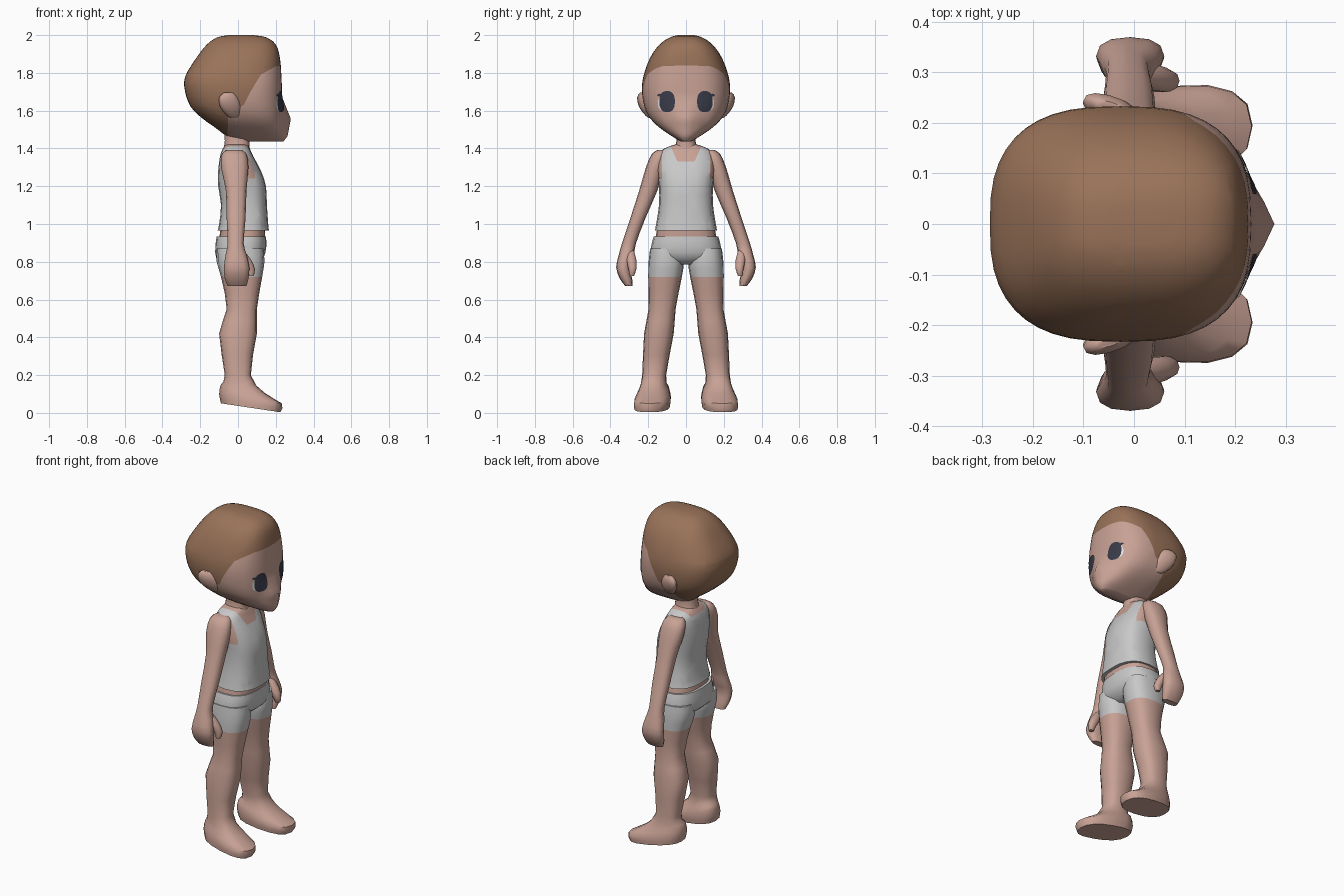
import bpy, bmesh, math
from mathutils import Vector
from mathutils.bvhtree import BVHTree

if "Cube" in bpy.data.objects:
    bpy.data.objects.remove(bpy.data.objects["Cube"])


def material(name, rgb):
    m = bpy.data.materials.new(name)
    m.diffuse_color = (*rgb, 1)
    m.use_nodes = True
    m.node_tree.nodes["Principled BSDF"].inputs["Base Color"].default_value = m.diffuse_color
    return m


SKIN = material("skin", (0.58, 0.36, 0.30))
HAIR = material("brown hair", (0.32, 0.17, 0.10))
CLOTH = material("light grey cloth", (0.58, 0.58, 0.58))
EYE = material("dark slate eye", (0.04, 0.043, 0.065))
WHITE = material("eye white", (0.75, 0.75, 0.75))


def spline(rings, steps):
    """Smoothly interpolate the ring table."""
    out = []
    for i in range(len(rings) - 1):
        a, b = rings[max(i - 1, 0)], rings[i]
        c, d = rings[i + 1], rings[min(i + 2, len(rings) - 1)]
        for s in range(steps):
            t = s / steps
            out.append([0.5 * (2 * q + (r - p) * t + (2 * p - 5 * q + 4 * r - w) * t * t
                               + (3 * q - p - 3 * r + w) * t ** 3)
                        for p, q, r, w in zip(a, b, c, d)])
    return out + [list(rings[-1])]


def loft(rings, segs=16, power=2.4, steps=2):
    """Skin stacked rings: z, back x, front x, low y, high y, tilt."""
    rings = [tuple(r) + (0,) * (6 - len(r)) for r in rings]
    bm = bmesh.new()
    rows = []
    for z, x0, x1, y0, y1, tilt in spline(rings, steps):
        row = []
        for k in range(segs):
            a = 2 * math.pi * k / segs
            c, s = math.cos(a), math.sin(a)
            c = math.copysign(abs(c) ** (2 / power), c)
            s = math.copysign(abs(s) ** (2 / power), s)
            dx = c * (x1 - x0) / 2
            row.append(bm.verts.new(((x0 + x1) / 2 + dx, (y0 + y1) / 2 + s * (y1 - y0) / 2,
                                     z + tilt * dx)))
        rows.append(row)
    for r, q in zip(rows, rows[1:]):
        for k in range(segs):
            n = (k + 1) % segs
            bm.faces.new((r[k], r[n], q[n], q[k]))
    bm.faces.new(rows[0])
    bm.faces.new(rows[-1])
    return bm


def cut(bm, point, normal):
    bmesh.ops.bisect_plane(bm, geom=bm.verts[:] + bm.edges[:] + bm.faces[:], dist=1e-5,
                           plane_co=point, plane_no=normal)


def finish(bm, name, mats, rule=None, side=1, angle=50):
    for v in bm.verts:
        v.co.y *= side
    bmesh.ops.recalc_face_normals(bm, faces=bm.faces)
    for f in bm.faces:
        f.material_index = rule(f.calc_center_median()) if rule else 0
    me = bpy.data.meshes.new(name)
    bm.to_mesh(me)
    bm.free()
    for m in mats:
        me.materials.append(m)
    ob = bpy.data.objects.new(name, me)
    bpy.context.collection.objects.link(ob)
    bpy.ops.object.select_all(action='DESELECT')
    ob.select_set(True)
    bpy.context.view_layer.objects.active = ob
    bpy.ops.object.shade_smooth_by_angle(angle=math.radians(angle))
    return ob


def sym(table):
    return [(z, a, b, -w, w) for z, a, b, w in table]


# Head with a pointed nose
head = loft(sym([
    (2.0, -0.05, 0.08, 0.04), (1.988, -0.11, 0.15, 0.085), (1.95, -0.165, 0.2, 0.14),
    (1.88, -0.22, 0.222, 0.19), (1.78, -0.28, 0.23, 0.226), (1.7, -0.28, 0.233, 0.233),
    (1.62, -0.25, 0.235, 0.22), (1.56, -0.19, 0.235, 0.19), (1.51, -0.12, 0.235, 0.14),
    (1.465, -0.06, 0.235, 0.075), (1.438, 0.0, 0.22, 0.03)]), 44, 2.7, 3)
for v in head.verts:
    if v.co.x > 0.12 and v.co.z < 1.67:
        z = v.co.z
        amp = 0.045 * (1.67 - z) / 0.115 if z > 1.555 else 0.02 + 0.025 * (z - 1.435) / 0.12
        v.co.x += amp * max(0, 1 - abs(v.co.y) / 0.1)

# Hairline cut into the head, seen in profile
line = [(0.32, 1.85), (0.2, 1.835), (0.12, 1.79), (0.06, 1.69), (0.03, 1.63),
        (-0.05, 1.6), (-0.06, 1.4)]
for (xa, za), (xb, zb) in zip(line, line[1:]):
    cut(head, (xa, 0, za), (zb - za, 0, xa - xb))


def hair_rule(c):
    for (xa, za), (xb, zb) in zip(line, line[1:]):
        if xb <= c.x <= xa:
            return int(c.z > za + (zb - za) * (c.x - xa) / (xb - xa))
    return 1


head.normal_update()
tree = BVHTree.FromBMesh(head)
finish(head, "head", [SKIN, HAIR], hair_rule)


# Eye plates laid on the face
def face_plate(name, mat, side, cy, cz, ry, rz, lift, power=2.5):
    bm = bmesh.new()
    rows = []
    for j in range(5):
        row = []
        for k in range(24):
            a = 2 * math.pi * k / 24
            c, s = math.cos(a), math.sin(a)
            r = max(j / 4, 0.02) / (abs(c) ** power + abs(s) ** power) ** (1 / power)
            y, z = side * (cy + ry * r * c), cz + rz * r * s
            hit = tree.ray_cast(Vector((1, y, z)), Vector((-1, 0, 0)))[0]
            row.append(bm.verts.new(((hit.x if hit else 0.2) + lift, y, z)))
        rows.append(row)
    for r, q in zip(rows, rows[1:]):
        for k in range(24):
            n = (k + 1) % 24
            bm.faces.new((r[k], r[n], q[n], q[k])[::side])
    bm.faces.new(rows[0][::side])
    me = bpy.data.meshes.new(name)
    bm.to_mesh(me)
    bm.free()
    me.materials.append(mat)
    bpy.context.collection.objects.link(bpy.data.objects.new(name, me))


# Neck, shirt, waist and shorts
finish(loft(sym([(1.52, -0.075, 0.07, 0.058), (1.44, -0.07, 0.06, 0.05),
                 (1.38, -0.08, 0.065, 0.07)])), "neck", [SKIN])

shirt = loft(sym([
    (1.42, -0.065, 0.05, 0.06), (1.40, -0.08, 0.062, 0.115), (1.36, -0.095, 0.08, 0.15),
    (1.28, -0.105, 0.122, 0.152), (1.2, -0.105, 0.148, 0.143), (1.1, -0.09, 0.153, 0.143),
    (1.0, -0.1, 0.16, 0.158), (0.965, -0.108, 0.164, 0.165)]), 20, 2.6)
cut(shirt, (0, 0, 1.33), (0, 0, 1))
cut(shirt, (0, 0, 1.385), (0, 0, 1))
for s in (1, -1):
    cut(shirt, (0, s * 0.045, 1.33), (0, s * 0.09, -0.04))
    cut(shirt, (0, s * 0.128, 1.3), (0, 1, 0))


def shirt_rule(c):
    low = 1.33 if c.x > 0 else 1.385
    neckline = c.z > low and abs(c.y) < 0.045 + (c.z - 1.33) * 0.04 / 0.09
    armhole = abs(c.y) > 0.128 and c.z > 1.24
    return int(not (neckline or armhole))


finish(shirt, "tank_top", [SKIN, CLOTH], shirt_rule)
finish(loft(sym([(0.99, -0.09, 0.145, 0.15), (0.92, -0.1, 0.142, 0.163)]), 20, 2.6),
       "waist", [SKIN])
finish(loft(sym([(0.935, -0.113, 0.148, 0.17), (0.88, -0.12, 0.15, 0.185),
                 (0.82, -0.115, 0.135, 0.18), (0.785, -0.07, 0.09, 0.1)]), 20, 2.6),
       "shorts", [CLOTH])

for side, tag in ((1, "left_"), (-1, "right_")):
    # Leg with a shorts cuff and a splayed, sloping foot
    leg = loft([
        (0.87, -0.11, 0.135, 0.03, 0.19), (0.80, -0.113, 0.14, 0.012, 0.198),
        (0.72, -0.09, 0.128, 0.022, 0.2), (0.55, -0.06, 0.1, 0.055, 0.198),
        (0.42, -0.1, 0.1, 0.065, 0.222), (0.2, -0.07, 0.068, 0.105, 0.232),
        (0.13, -0.09, 0.14, 0.09, 0.245, -0.2), (0.075, -0.1, 0.233, 0.075, 0.265, -0.15),
        (0.027, -0.09, 0.225, 0.08, 0.265, -0.15)], 16, 2.5)
    for v in leg.verts:
        if v.co.z < 0.16:
            v.co.y += 0.1 * v.co.x
    finish(leg, tag + "leg", [SKIN, CLOTH], lambda c: int(c.z > 0.72), side)

    # Arm and mitten hand
    finish(loft([
        (1.392, -0.06, 0.02, 0.1, 0.15), (1.37, -0.085, 0.045, 0.095, 0.182),
        (1.3, -0.09, 0.055, 0.115, 0.212), (1.18, -0.065, 0.045, 0.15, 0.247),
        (1.03, -0.06, 0.04, 0.215, 0.295), (0.9, -0.055, 0.03, 0.264, 0.338),
        (0.84, -0.065, 0.045, 0.275, 0.355), (0.77, -0.075, 0.06, 0.295, 0.37),
        (0.71, -0.07, 0.055, 0.285, 0.35), (0.672, -0.055, 0.045, 0.282, 0.322)],
        12, 2.4), tag + "arm", [SKIN], None, side)
    finish(loft([(0.86, 0.0, 0.03, 0.275, 0.31), (0.81, 0.01, 0.07, 0.262, 0.315),
                 (0.76, 0.04, 0.09, 0.262, 0.305), (0.725, 0.055, 0.082, 0.275, 0.3)],
                10, 2.2), tag + "thumb", [SKIN], None, side)

    # Ear, thin and leaning outward to the back
    ear = loft([(1.695, -0.075, -0.025, 0.225, 0.245), (1.67, -0.1, 0.0, 0.21, 0.258),
                (1.62, -0.095, 0.02, 0.195, 0.25), (1.575, -0.06, 0.015, 0.185, 0.222),
                (1.56, -0.035, 0.005, 0.185, 0.205)], 12, 2.2)
    for v in ear.verts:
        v.co.y -= 0.25 * (v.co.x + 0.06)
    finish(ear, tag + "ear", [SKIN], None, side)

    # Eye, thin white and outer lash
    face_plate(tag + "eye_white", WHITE, side, 0.108, 1.64, 0.041, 0.042, 0.002)
    face_plate(tag + "eye", EYE, side, 0.1, 1.648, 0.041, 0.056, 0.004)
    face_plate(tag + "lash", EYE, side, 0.14, 1.682, 0.014, 0.008, 0.004, 1.3)
